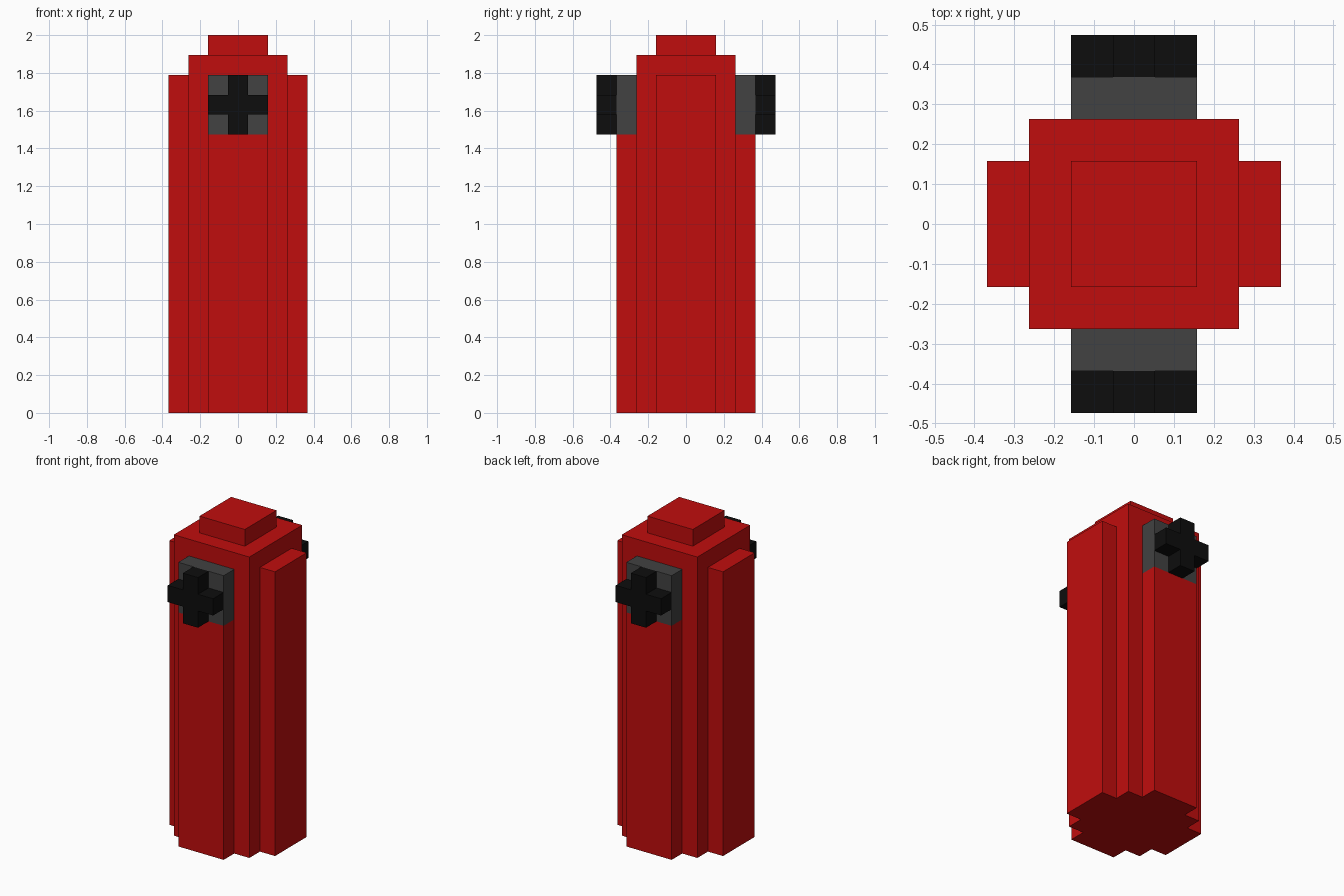
import bpy
import bmesh
from mathutils import Matrix, Vector

if "Cube" in bpy.data.objects:
    bpy.data.objects.remove(bpy.data.objects["Cube"], do_unlink=True)

U = 2 / 19  # one block; the model is 19 blocks tall


def material(name, rgb):
    m = bpy.data.materials.new(name)
    m.use_nodes = True
    m.diffuse_color = (*rgb, 1)
    bsdf = next(n for n in m.node_tree.nodes if n.type == "BSDF_PRINCIPLED")
    bsdf.inputs["Base Color"].default_value = (*rgb, 1)
    return m


RED = material("red", (0.527, 0.004, 0.004))
GREY = material("dark grey", (0.054, 0.054, 0.054))
BLACK = material("black", (0.004, 0.004, 0.004))


def finish(name, bm, mat):
    bmesh.ops.recalc_face_normals(bm, faces=bm.faces)
    mesh = bpy.data.meshes.new(name)
    bm.to_mesh(mesh)
    bm.free()
    mesh.materials.append(mat)
    ob = bpy.data.objects.new(name, mesh)
    bpy.context.collection.objects.link(ob)
    return ob


def box(name, mat, x, y, z):
    """Box from (low, high) ranges measured in blocks."""
    bm = bmesh.new()
    size = Vector([r[1] - r[0] for r in (x, y, z)]) * U
    mid = Vector([r[1] + r[0] for r in (x, y, z)]) * U / 2
    bmesh.ops.create_cube(bm, size=1, matrix=Matrix.Translation(mid) @ Matrix.Diagonal((*size, 1)))
    return finish(name, bm, mat)


def cross(name, mat, y0, y1, z):
    """Plus-shaped profile in the xz plane, extruded along y."""
    a, b = 0.5, 1.5
    outline = [(-a, -b), (a, -b), (a, -a), (b, -a), (b, a), (a, a),
               (a, b), (-a, b), (-a, a), (-b, a), (-b, -a), (-a, -a)]
    bm = bmesh.new()
    face = bm.faces.new([bm.verts.new((px * U, y0 * U, (z + pz) * U)) for px, pz in outline])
    ext = bmesh.ops.extrude_face_region(bm, geom=[face])
    verts = [v for v in ext["geom"] if isinstance(v, bmesh.types.BMVert)]
    bmesh.ops.translate(bm, verts=verts, vec=(0, (y1 - y0) * U, 0))
    return finish(name, bm, mat)


# Main column and its cap
box("body", RED, (-2.5, 2.5), (-2.5, 2.5), (0, 18))
box("top_cap", RED, (-1.5, 1.5), (-1.5, 1.5), (18, 19))

# Tall ribs on the sides
for side, s in (("left", 1), ("right", -1)):
    box(side + "_rib", RED, sorted((2.5 * s, 3.5 * s)), (-1.5, 1.5), (0, 17))

# Shorter ribs front and back, each topped by a plate with a cross-shaped knob
for side, s in (("front", -1), ("back", 1)):
    depth = sorted((2.5 * s, 3.5 * s))
    box(side + "_rib", RED, (-1.5, 1.5), depth, (0, 14))
    box(side + "_plate", GREY, (-1.5, 1.5), depth, (14, 17))
    cross(side + "_cross_knob", BLACK, 3.5 * s, 4.5 * s, 15.5)
